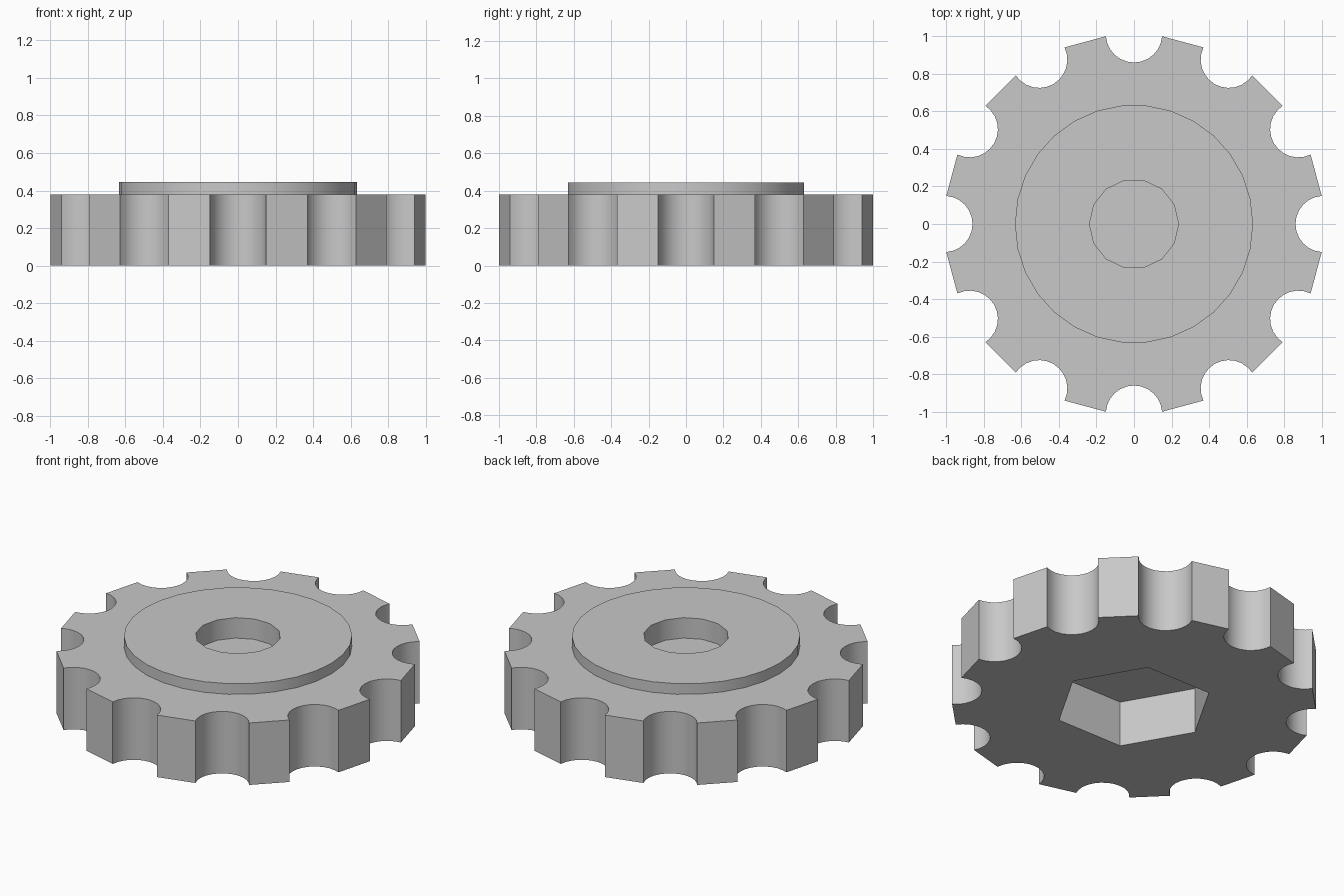
import bpy, bmesh, math

if "Cube" in bpy.data.objects:
    bpy.data.objects.remove(bpy.data.objects["Cube"])

grey = bpy.data.materials.new("light_grey")
grey.diffuse_color = (0.58, 0.58, 0.58, 1)
grey.use_nodes = True
grey.node_tree.nodes["Principled BSDF"].inputs["Base Color"].default_value = grey.diffuse_color


def ring(radius, sides):
    """Points of a regular polygon."""
    return [(radius * math.cos(math.tau * i / sides),
             radius * math.sin(math.tau * i / sides)) for i in range(sides)]


def prism(name, points, z0, z1):
    """Solid made by extruding a flat outline upwards."""
    bm = bmesh.new()
    face = bm.faces.new([bm.verts.new((x, y, z0)) for x, y in points])
    top = bmesh.ops.extrude_face_region(bm, geom=[face])["geom"]
    bmesh.ops.translate(bm, vec=(0, 0, z1 - z0),
                        verts=[v for v in top if isinstance(v, bmesh.types.BMVert)])
    bmesh.ops.recalc_face_normals(bm, faces=bm.faces)
    mesh = bpy.data.meshes.new(name)
    bm.to_mesh(mesh)
    bm.free()
    mesh.materials.append(grey)
    obj = bpy.data.objects.new(name, mesh)
    bpy.context.collection.objects.link(obj)
    return obj


# Grip outline: twelve round scallops joined by straight tooth faces
outline = []
for k in range(12):
    turn = math.tau * k / 12
    for i in range(13):
        a = math.radians(266 - 172 * i / 12)
        x, y = 1.01 + 0.15 * math.cos(a), 0.15 * math.sin(a)
        outline.append((x * math.cos(turn) - y * math.sin(turn),
                        x * math.sin(turn) + y * math.cos(turn)))
knob = prism("knob_body", outline, 0, 0.38)

# Raised collar, blind round hole from above, hexagonal nut pocket from below
parts = [
    (prism("collar", ring(0.634, 30), 0.34, 0.445), 'UNION'),
    (prism("bolt_hole_cutter", ring(0.237, 14), 0.32, 0.6), 'DIFFERENCE'),
    (prism("nut_pocket_cutter", ring(0.442, 6), -0.2, 0.28), 'DIFFERENCE'),
]
bpy.context.view_layer.objects.active = knob
knob.select_set(True)
for helper, operation in parts:
    helper.hide_render = True
    mod = knob.modifiers.new(helper.name, 'BOOLEAN')
    mod.operation = operation
    mod.solver = 'EXACT'
    mod.object = helper
    bpy.ops.object.modifier_apply(modifier=mod.name)
for helper, _ in parts:
    bpy.data.objects.remove(helper)

# Smooth the curved walls, keep rims and tooth corners sharp
bpy.ops.object.shade_smooth_by_angle(angle=math.radians(29))
